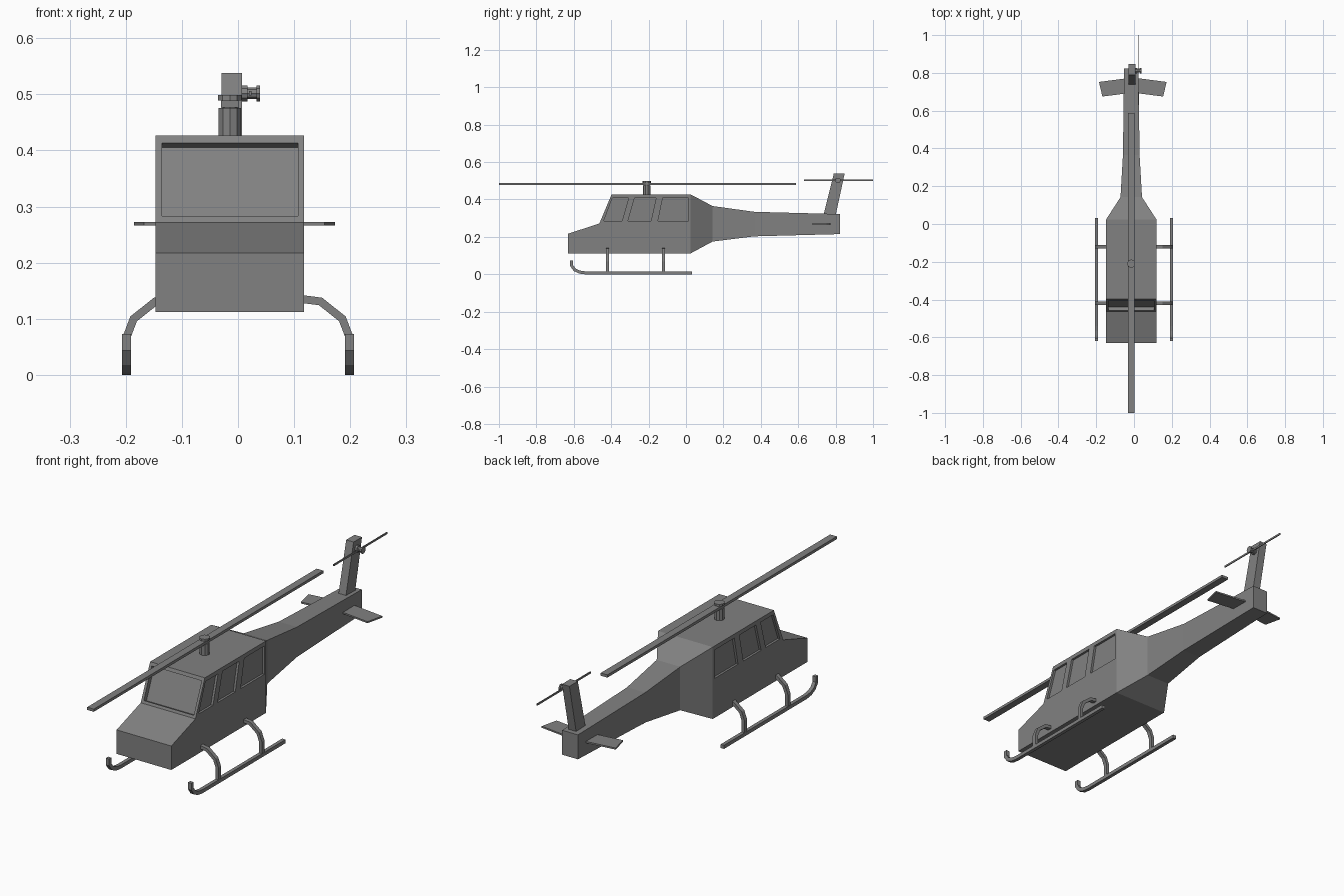
import bpy, bmesh, math
from mathutils import Vector

old = bpy.data.objects.get("Cube")
if old:
    bpy.data.objects.remove(old, do_unlink=True)

GREY = (0.22, 0.22, 0.22, 1)
grey = bpy.data.materials.new("mid_grey")
grey.use_nodes = True
grey.diffuse_color = GREY
grey.node_tree.nodes["Principled BSDF"].inputs["Base Color"].default_value = GREY

CX = -0.0145      # centre line of the fuselage
HALF = 0.1325     # half width of the cabin


def finish(name, bm):
    bmesh.ops.recalc_face_normals(bm, faces=bm.faces)
    mesh = bpy.data.meshes.new(name)
    bm.to_mesh(mesh)
    bm.free()
    mesh.materials.append(grey)
    obj = bpy.data.objects.new(name, mesh)
    bpy.context.collection.objects.link(obj)
    return obj


def prism(name, outline, axis, low, high):
    """Extrude a 2D outline along an axis; 2D order is yz, xz or xy."""
    bm = bmesh.new()

    def place(p, d):
        return {"x": (d, *p), "y": (p[0], d, p[1]), "z": (*p, d)}[axis]
    ends = [[bm.verts.new(place(p, d)) for p in outline] for d in (low, high)]
    for ring in ends:
        bm.faces.new(ring)
    n = len(outline)
    for i in range(n):
        j = (i + 1) % n
        bm.faces.new((ends[0][i], ends[0][j], ends[1][j], ends[1][i]))
    return finish(name, bm)


def ribbon(path, thick):
    """Outline of a bent bar with mitred corners."""
    pts = [Vector(p) for p in path]
    one, two = [], []
    for i, p in enumerate(pts):
        a = (p - pts[i - 1]).normalized() if i else None
        b = (pts[i + 1] - p).normalized() if i < len(pts) - 1 else None
        a, b = a or b, b or a
        t = (a + b).normalized()
        off = Vector((-t.y, t.x)) * (thick / 2 / t.dot(a))
        one.append(p + off)
        two.append(p - off)
    return [tuple(p) for p in one + two[::-1]]


def cylinder(name, centre, radius, depth, axis="z", sides=10):
    bm = bmesh.new()
    bmesh.ops.create_cone(bm, cap_ends=True, segments=sides, radius1=radius,
                          radius2=radius, depth=depth)
    obj = finish(name, bm)
    obj.location = centre
    if axis == "x":
        obj.rotation_euler.y = math.pi / 2
    return obj


def cut(target, cutter):
    mod = target.modifiers.new("recess", "BOOLEAN")
    mod.operation, mod.solver, mod.object = "DIFFERENCE", "EXACT", cutter
    bpy.context.view_layer.objects.active = target
    bpy.ops.object.modifier_apply(modifier=mod.name)
    bpy.data.objects.remove(cutter, do_unlink=True)


# Cabin
cabin = prism("cabin", [(-0.63, 0.112), (-0.63, 0.217), (-0.463, 0.272), (-0.398, 0.427),
                        (0.025, 0.427), (0.025, 0.112)], "x", CX - HALF, CX + HALF)

# Recessed side windows: bottom front, bottom rear, top front, top rear
for bf, br, tf, tr in [(-0.44, -0.342, -0.393, -0.307), (-0.31, -0.187, -0.275, -0.16),
                       (-0.15, 0.014, -0.124, 0.014)]:
    shape = [(bf, 0.285), (br, 0.285), (tr, 0.409), (tf, 0.409)]
    for s in (-1, 1):
        wall = CX + s * HALF
        cut(cabin, prism("window_cutter", shape, "x", wall - 0.01, wall + 0.01))

# Recessed windscreen, cut square to the sloping front
base, top = Vector((-0.463, 0.272)), Vector((-0.398, 0.427))
slope = (top - base).normalized()
out = Vector((-slope.y, slope.x))
lower, upper = base + slope * 0.012, top - slope * 0.015
shape = [lower + out * 0.02, upper + out * 0.02, upper - out * 0.02, lower - out * 0.02]
cut(cabin, prism("windscreen_cutter", shape, "x", CX - 0.121, CX + 0.121))

# Tail boom lofted through rectangular sections: y, half width, bottom, top
bm = bmesh.new()
rings = []
for y, w, z0, z1 in [(0.025, HALF, 0.112, 0.427), (0.142, 0.057, 0.175, 0.365),
                     (0.366, 0.044, 0.203, 0.334), (0.823, 0.038, 0.215, 0.322)]:
    rings.append([bm.verts.new((CX + x, y, z)) for x, z in
                  ((-w, z0), (w, z0), (w, z1), (-w, z1))])
for a, b in zip(rings, rings[1:]):
    for i in range(4):
        j = (i + 1) % 4
        bm.faces.new((a[i], a[j], b[j], b[i]))
bm.faces.new(rings[0])
bm.faces.new(rings[-1])
finish("tail_boom", bm)

# Tail fin and stabilisers
prism("tail_fin", [(0.735, 0.315), (0.8, 0.315), (0.848, 0.538), (0.79, 0.538)],
      "x", -0.029, 0.007)
for side, s in (("left", 1), ("right", -1)):
    plan = [(-0.0065 + s * x, y) for x, y in
            ((0.01, 0.774), (0.179, 0.752), (0.161, 0.675), (0.01, 0.694))]
    prism(side + "_stabiliser", plan, "z", 0.266, 0.273)

# Main rotor
cylinder("rotor_mast", (CX, -0.21, 0.45), 0.021, 0.052)
cylinder("rotor_neck", (CX, -0.21, 0.483), 0.016, 0.02)
cylinder("rotor_cap", (CX, -0.21, 0.494), 0.022, 0.009)
prism("main_rotor_blade", [(-1, 0.477), (0.588, 0.477), (0.588, 0.489), (-1, 0.489)],
      "x", CX - 0.016, CX + 0.016)

# Tail rotor
cylinder("tail_rotor_shaft", (0.02, 0.812, 0.502), 0.011, 0.034, "x")
cylinder("tail_rotor_collar", (0.012, 0.812, 0.502), 0.015, 0.01, "x")
cylinder("tail_rotor_cap", (0.036, 0.812, 0.502), 0.015, 0.006, "x")
prism("tail_rotor_blade", [(0.63, 0.498), (1, 0.498), (1, 0.506), (0.63, 0.506)],
      "x", 0.02, 0.024)

# Landing gear
skid = [(-0.611, 0.073), (-0.611, 0.046), (-0.595, 0.024), (-0.57, 0.012),
        (-0.54, 0.008), (0.033, 0.008)]
strut = [(0.1, 0.137), (0.147, 0.131), (0.186, 0.1), (0.199, 0.066), (0.199, 0.008)]
for side, s in (("left", 1), ("right", -1)):
    prism(side + "_skid", ribbon(skid, 0.016), "x", s * 0.199 - 0.008, s * 0.199 + 0.008)
    bent = ribbon([(s * x, z) for x, z in strut], 0.014)
    for place, y in (("front", -0.42), ("rear", -0.12)):
        prism(f"{side}_{place}_strut", bent, "y", y - 0.009, y + 0.009)
